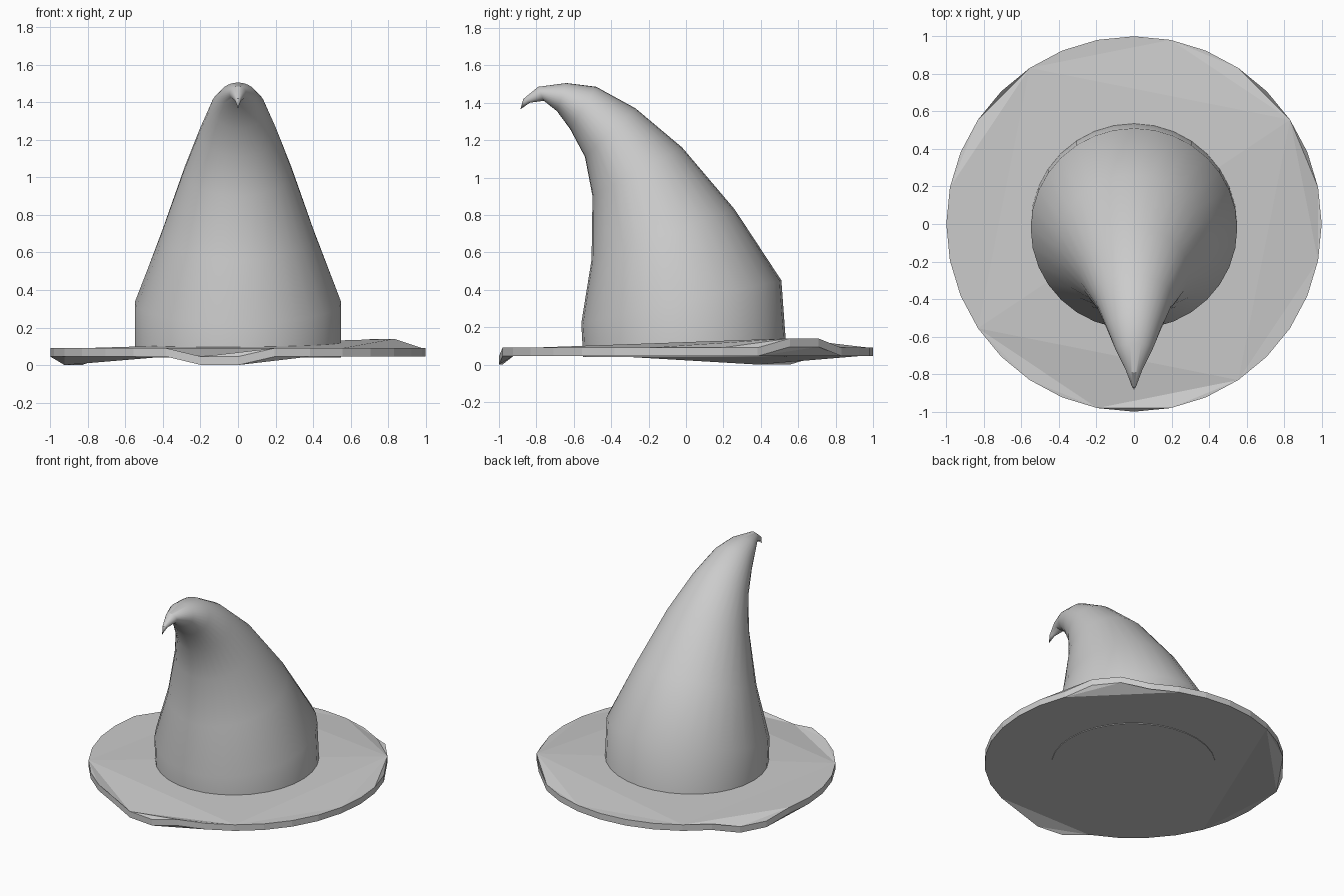
import bpy, bmesh, math
from mathutils import Vector

if "Cube" in bpy.data.objects:
    bpy.data.objects.remove(bpy.data.objects["Cube"], do_unlink=True)

# One plain grey felt
felt = bpy.data.materials.new("grey_felt")
felt.use_nodes = True
GREY = (0.6, 0.6, 0.6, 1)
felt.diffuse_color = GREY
felt.node_tree.nodes["Principled BSDF"].inputs["Base Color"].default_value = GREY

SIDES = 32


def finish(bm, name, smooth):
    bmesh.ops.recalc_face_normals(bm, faces=bm.faces)
    mesh = bpy.data.meshes.new(name)
    bm.to_mesh(mesh)
    bm.free()
    mesh.materials.append(felt)
    ob = bpy.data.objects.new(name, mesh)
    bpy.context.collection.objects.link(ob)
    if smooth:
        bpy.ops.object.select_all(action='DESELECT')
        ob.select_set(True)
        bpy.context.view_layer.objects.active = ob
        bpy.ops.object.shade_smooth_by_angle(angle=math.radians(30))
    return ob


def fill_arc(bm, ring, a, b):
    """Fill the part of a disc between two rim points by halving the arc."""
    if b - a < 2:
        return
    m = (a + b) // 2
    bm.faces.new([ring[i % SIDES] for i in (a, m, b)])
    fill_arc(bm, ring, a, m)
    fill_arc(bm, ring, m, b)


# Brim: a flat disc whose rim is bent at three places
bend = {3: 0.05, 4: 0.05, 13: -0.045, 14: -0.045, 23: -0.045, 24: -0.045}
bm = bmesh.new()
rims = []
for z in (0.045, 0.09):
    rims.append([bm.verts.new((math.cos(math.tau * i / SIDES),
                               math.sin(math.tau * i / SIDES),
                               z + bend.get(i, 0))) for i in range(SIDES)])
low, top = rims
for i in range(SIDES):
    j = (i + 1) % SIDES
    bm.faces.new((low[i], low[j], top[j], top[i]))
for ring, start in ((low, 2), (top, 3)):
    fill_arc(bm, ring, start, start + SIDES // 2)
    fill_arc(bm, ring, start + SIDES // 2, start + SIDES)
finish(bm, "brim", False)

# Crown: tilted elliptical rings, each as front (y, z), back (y, z), half width
sections = [
    ((-0.55, 0.04), (0.54, 0.04), 0.55),
    ((-0.56, 0.22), (0.51, 0.45), 0.55),
    ((-0.505, 0.56), (0.26, 0.83), 0.41),
    ((-0.50, 0.90), (-0.02, 1.16), 0.29),
    ((-0.54, 1.11), (-0.27, 1.37), 0.205),
    ((-0.62, 1.26), (-0.48, 1.485), 0.145),
    ((-0.69, 1.355), (-0.64, 1.505), 0.10),
    ((-0.76, 1.41), (-0.79, 1.485), 0.045),
    ((-0.835, 1.40), (-0.87, 1.42), 0.015),
]
bm = bmesh.new()
rings = []
for front, back, half in sections:
    f, b = Vector((0, *front)), Vector((0, *back))
    mid, arm, side = (f + b) / 2, (b - f) / 2, Vector((half, 0, 0))
    rings.append([bm.verts.new(mid + side * math.cos(math.tau * i / SIDES)
                               + arm * math.sin(math.tau * i / SIDES))
                  for i in range(SIDES)])
tip = bm.verts.new((0, -0.885, 1.365))
for r, s in zip(rings, rings[1:]):
    for i in range(SIDES):
        j = (i + 1) % SIDES
        bm.faces.new((r[i], r[j], s[j], s[i]))
for i in range(SIDES):
    bm.faces.new((rings[-1][i], rings[-1][(i + 1) % SIDES], tip))
bm.faces.new(rings[0])
finish(bm, "crown", True)
